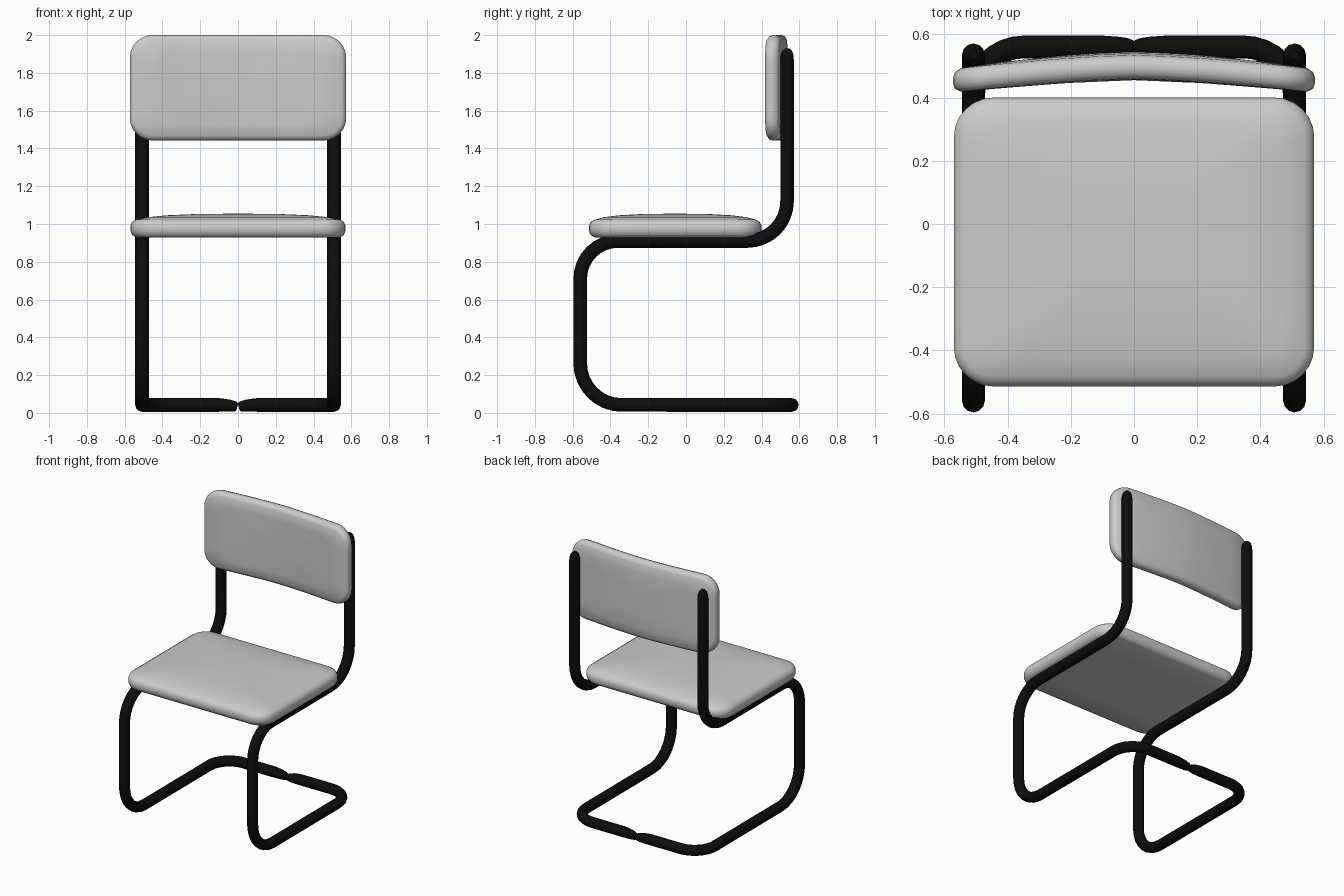
import bpy, bmesh, math
from mathutils import Vector

if "Cube" in bpy.data.objects:
    bpy.data.objects.remove(bpy.data.objects["Cube"])

black = bpy.data.materials.new("black_tube")
black.diffuse_color = (0.004, 0.004, 0.004, 1)
black.use_nodes = True
black.node_tree.nodes["Principled BSDF"].inputs["Base Color"].default_value = black.diffuse_color


def fillet(p0, p, p1, r, n=8):
    """Arc of radius r replacing the right-angle corner p."""
    a, b = (p0 - p).normalized(), (p1 - p).normalized()
    c = p + (a + b) * r
    return [c - b * r * math.cos(t) - a * r * math.sin(t)
            for t in (i * math.pi / 2 / n for i in range(n + 1))]


def tube(name, path, radius):
    """path: list of (point, radius factor)."""
    cu = bpy.data.curves.new(name, 'CURVE')
    cu.dimensions = '3D'
    cu.bevel_depth = radius
    cu.bevel_resolution = 4
    cu.use_fill_caps = True
    sp = cu.splines.new('POLY')
    sp.points.add(len(path) - 1)
    for q, (co, f) in zip(sp.points, path):
        q.co = (*co, 1)
        q.radius = f
    ob = bpy.data.objects.new(name, cu)
    bpy.context.collection.objects.link(ob)
    finish(ob, True)
    ob.data.materials.append(black)


def finish(ob, convert=False):
    bpy.ops.object.select_all(action='DESELECT')
    ob.select_set(True)
    bpy.context.view_layer.objects.active = ob
    if convert:
        bpy.ops.object.convert(target='MESH')
    bpy.ops.object.shade_smooth_by_angle(angle=math.radians(50))


def outline(hw, hh, r, n=6, edge=8):
    """Rounded rectangle with subdivided straight sides."""
    pts = []
    for k, (sx, sy) in enumerate([(1, 1), (-1, 1), (-1, -1), (1, -1)]):
        for i in range(n + 1):
            t = math.pi / 2 * (k + i / n)
            pts.append(Vector((sx * (hw - r) + r * math.cos(t),
                               sy * (hh - r) + r * math.sin(t))))
    out = []
    for i, p in enumerate(pts):
        out.append(p)
        if i % (n + 1) == n:
            q = pts[(i + 1) % len(pts)]
            out += [p.lerp(q, j / edge) for j in range(1, edge)]
    return out


def cushion(name, hw, hh, r, profile, place):
    """profile: (edge inset, scale, height) from back centre to front centre."""
    bm = bmesh.new()
    rings = []
    for inset, s, h in profile:
        if s == 0:
            rings.append([bm.verts.new(place(0, 0, h))])
        else:
            rings.append([bm.verts.new(place(p.x * s, p.y * s, h))
                          for p in outline(hw - inset, hh - inset, r - inset)])
    for a, b in zip(rings, rings[1:]):
        n = max(len(a), len(b))
        for i in range(n):
            j = (i + 1) % n
            if len(a) == 1:
                bm.faces.new((a[0], b[j], b[i]))
            elif len(b) == 1:
                bm.faces.new((a[i], a[j], b[0]))
            else:
                bm.faces.new((a[i], a[j], b[j], b[i]))
    bmesh.ops.recalc_face_normals(bm, faces=bm.faces)
    me = bpy.data.meshes.new(name)
    bm.to_mesh(me)
    bm.free()
    ob = bpy.data.objects.new(name, me)
    bpy.context.collection.objects.link(ob)
    finish(ob)


# Cantilever tube frame, one bent tube per side
for side, sx in (("right", 1), ("left", -1)):
    x = 0.508 * sx
    corners = [Vector(c) for c in [
        (x, 0.535, 1.87), (x, 0.535, 0.91), (x, -0.56, 0.91),
        (x, -0.56, 0.042), (x, 0.56, 0.042), (0.1 * sx, 0.56, 0.042)]]
    path = [(Vector((x, 0.535, 1.928)), 0.4), (Vector((x, 0.535, 1.915)), 0.75),
            (Vector((x, 0.535, 1.895)), 0.92), (corners[0], 1)]
    for i, r in enumerate((0.21, 0.2, 0.22, 0.16), 1):
        path += [(p, 1) for p in fillet(corners[i - 1], corners[i], corners[i + 1], r)]
    path.append((corners[5], 1))
    path += [(Vector((tx * sx, 0.56, 0.042 - d)), f)
             for tx, f, d in ((0.05, 0.9, 0.003), (0.02, 0.78, 0.007), (0.004, 0.6, 0.012))]
    tube("frame_" + side, path, 0.036)

# Seat cushion: flat underside, gently crowned top
cushion("seat", 0.57, 0.457, 0.125,
        [(0.03, 0, 0.928), (0.03, 0.6, 0.928), (0.03, 1, 0.929), (0.009, 1, 0.942),
         (0, 1, 0.965), (0, 1, 0.99), (0.009, 1, 1.01), (0.03, 1, 1.023),
         (0.03, 0.88, 1.036), (0.03, 0.7, 1.046), (0.03, 0.4, 1.053), (0.03, 0, 1.055)],
        lambda u, v, h: (u, v - 0.057, h))

# Backrest pad: bowed around the sitter
cushion("backrest", 0.573, 0.279, 0.12,
        [(0.025, 0, 0.545), (0.025, 0.4, 0.544), (0.025, 0.75, 0.54), (0.025, 1, 0.534),
         (0.006, 1, 0.523), (0, 1, 0.505), (0, 1, 0.49), (0.006, 1, 0.472),
         (0.025, 1, 0.46), (0.025, 0.75, 0.457), (0.025, 0.4, 0.456), (0.025, 0, 0.455)],
        lambda u, v, h: (u, h - 0.044 * abs(u / 0.573) ** 1.5, v + 1.721))
